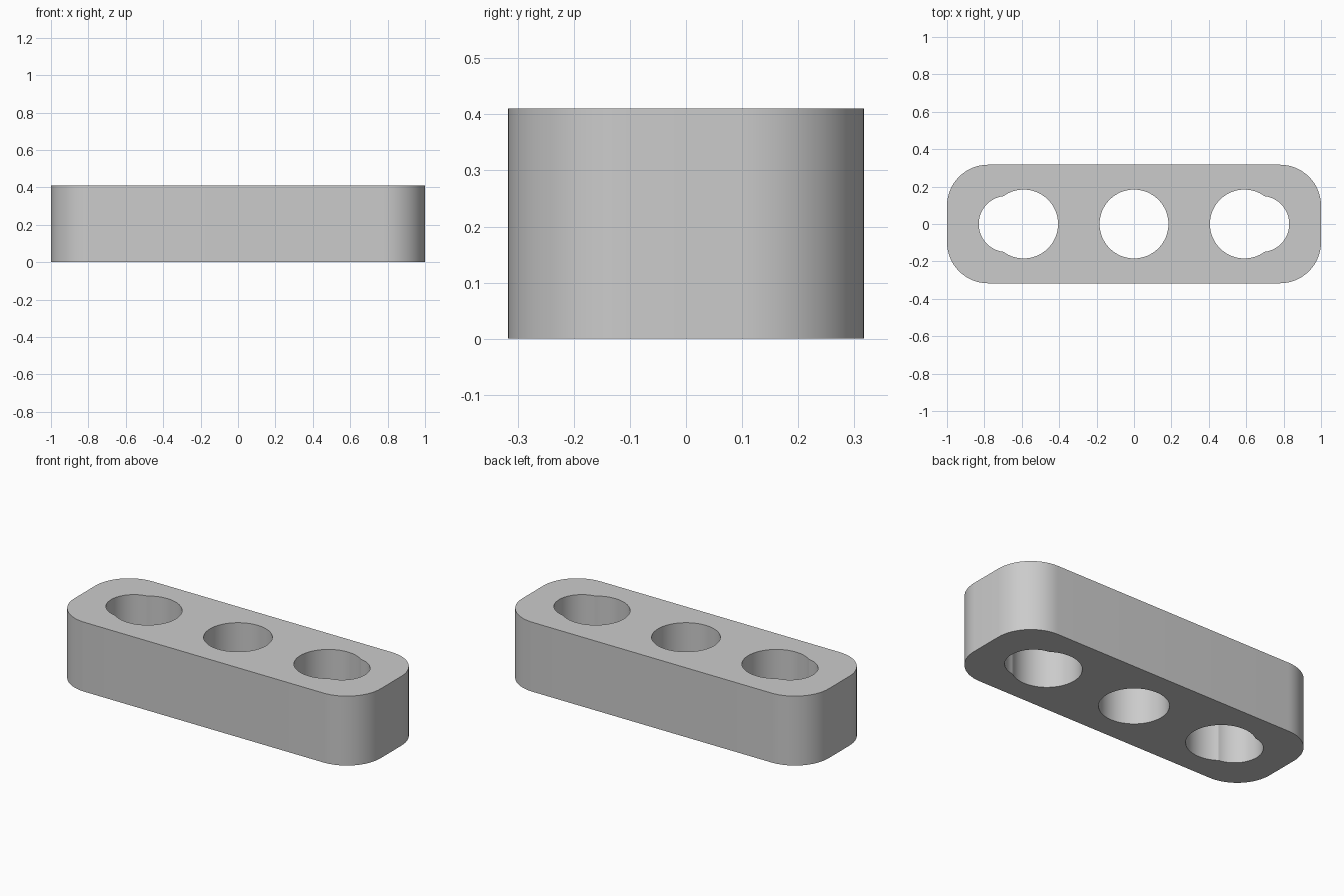
import bpy
import bmesh
from math import acos, cos, pi, sin

cube = bpy.data.objects.get("Cube")
if cube:
    bpy.data.objects.remove(cube, do_unlink=True)

HALF_LENGTH, HALF_WIDTH, HEIGHT = 1.0, 0.317, 0.41
CORNER = 0.22
HOLE_R, HOLE_X = 0.184, 0.59      # main bores
SLOT_R, SLOT_X = 0.15, 0.68       # smaller bores overlapping the end holes


def arc(cx, cy, radius, start, end, steps):
    """Points along an arc, both ends included."""
    angles = [start + (end - start) * i / steps for i in range(steps + 1)]
    return [(cx + radius * cos(a), cy + radius * sin(a)) for a in angles]


def rounded_rectangle():
    points = []
    for i, (sx, sy) in enumerate([(1, 1), (-1, 1), (-1, -1), (1, -1)]):
        points += arc(sx * (HALF_LENGTH - CORNER), sy * (HALF_WIDTH - CORNER),
                      CORNER, i * pi / 2, (i + 1) * pi / 2, 16)
    return points


def double_bore(side):
    """Outline of two overlapping circles, the smaller one facing outward."""
    d = SLOT_X - HOLE_X
    cross = (d * d + HOLE_R ** 2 - SLOT_R ** 2) / (2 * d)
    a = acos(cross / HOLE_R)
    b = acos((cross - d) / SLOT_R)
    points = arc(HOLE_X, 0, HOLE_R, a, 2 * pi - a, 48)
    points += arc(SLOT_X, 0, SLOT_R, -b, b, 32)[1:-1]
    return [(side * x, y) for x, y in points]


# Flat profile with its three holes
bm = bmesh.new()
middle_bore = arc(0, 0, HOLE_R, 0, 2 * pi, 64)[:-1]
for outline in (rounded_rectangle(), middle_bore, double_bore(1), double_bore(-1)):
    verts = [bm.verts.new((x, y, 0)) for x, y in outline]
    for i, vert in enumerate(verts):
        bm.edges.new((verts[i - 1], vert))
bmesh.ops.triangle_fill(bm, use_beauty=True, use_dissolve=False, edges=bm.edges[:])

# Raise the profile into a solid bar
raised = bmesh.ops.extrude_face_region(bm, geom=bm.faces[:], use_keep_orig=True)
top = [v for v in raised["geom"] if isinstance(v, bmesh.types.BMVert)]
bmesh.ops.translate(bm, verts=top, vec=(0, 0, HEIGHT))
bmesh.ops.recalc_face_normals(bm, faces=bm.faces[:])
mesh = bpy.data.meshes.new("link_bar")
bm.to_mesh(mesh)
bm.free()

bar = bpy.data.objects.new("link_bar", mesh)
bpy.context.collection.objects.link(bar)

# Plain grey finish
grey = bpy.data.materials.new("light_grey")
grey.use_nodes = True
grey.diffuse_color = (0.6, 0.6, 0.6, 1)
grey.node_tree.nodes["Principled BSDF"].inputs["Base Color"].default_value = (0.6, 0.6, 0.6, 1)
mesh.materials.append(grey)

# Smooth curved walls, crisp rims
bpy.ops.object.select_all(action="DESELECT")
bar.select_set(True)
bpy.context.view_layer.objects.active = bar
bpy.ops.object.shade_smooth_by_angle(angle=pi / 9)
